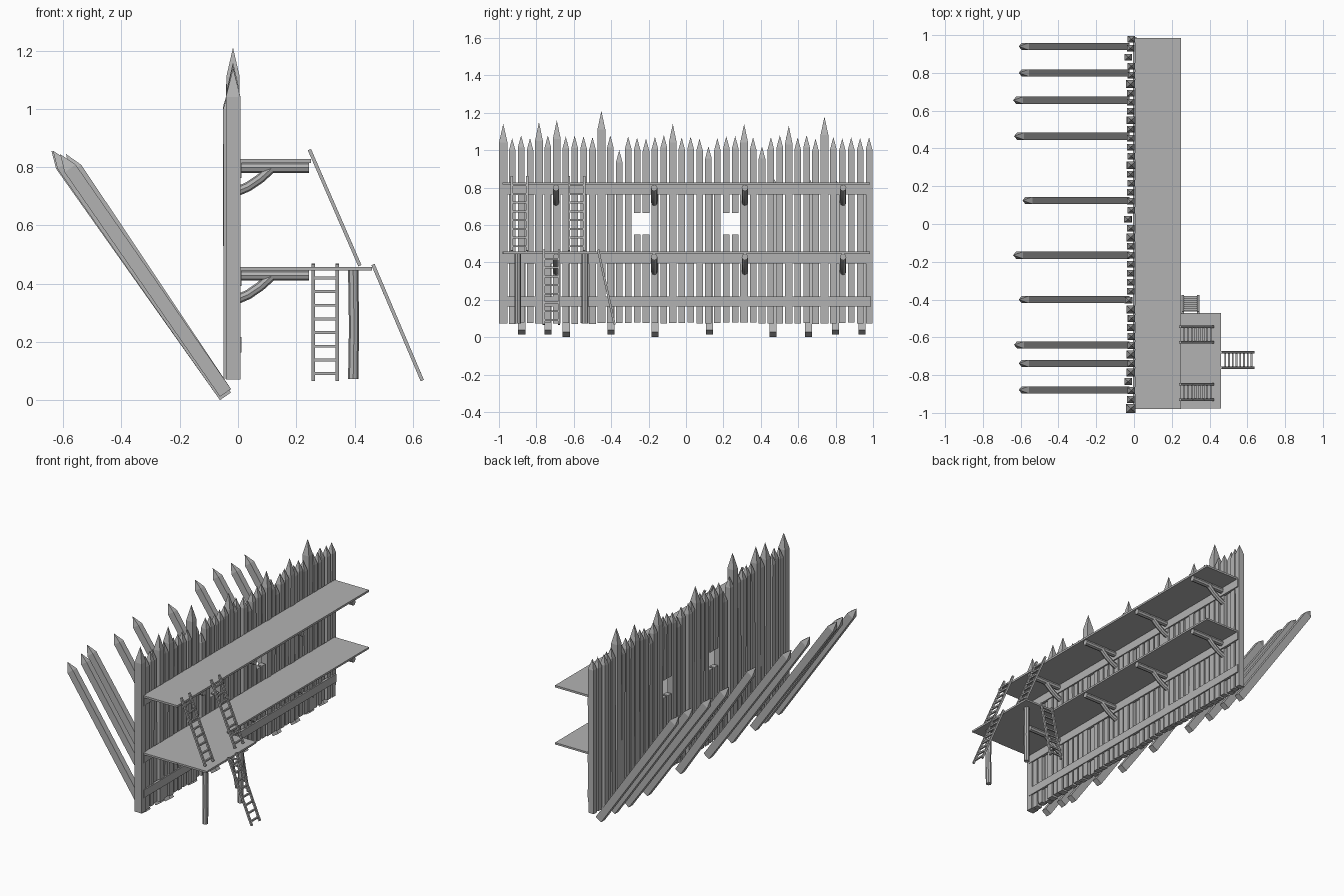
import bpy, bmesh, random
from mathutils import Vector

random.seed(4)
cube = bpy.data.objects.get("Cube")
if cube:
    bpy.data.objects.remove(cube, do_unlink=True)

wood = bpy.data.materials.new("grey_wood")
wood.use_nodes = True
GREY = (0.45, 0.45, 0.45, 1)
wood.diffuse_color = GREY
wood.node_tree.nodes["Principled BSDF"].inputs["Base Color"].default_value = GREY


def finish(name, bm):
    """Turn a bmesh into a named, coloured object."""
    bmesh.ops.recalc_face_normals(bm, faces=bm.faces)
    mesh = bpy.data.meshes.new(name)
    bm.to_mesh(mesh)
    bm.free()
    mesh.materials.append(wood)
    obj = bpy.data.objects.new(name, mesh)
    bpy.context.collection.objects.link(obj)
    return obj


def beam(bm, a, b, side, half_side, half_depth, tip=0):
    """Square beam from a to b; a positive tip sharpens the end at b."""
    a, b, side = Vector(a), Vector(b), Vector(side)
    axis = (b - a).normalized()
    depth = axis.cross(side).normalized()

    def ring(c):
        return [bm.verts.new(c + side * half_side * s + depth * half_depth * t)
                for s, t in ((-1, -1), (1, -1), (1, 1), (-1, 1))]

    low, high = ring(a), ring(b - axis * tip)
    bm.faces.new(low)
    point = bm.verts.new(b) if tip else None
    for i in range(4):
        j = (i + 1) % 4
        bm.faces.new((low[i], low[j], high[j], high[i]))
        if tip:
            bm.faces.new((high[i], high[j], point))
    if not tip:
        bm.faces.new(high)


def box(name, x, y, z):
    bm = bmesh.new()
    mx, my = sum(x) / 2, sum(y) / 2
    beam(bm, (mx, my, z[0]), (mx, my, z[1]), (0, 1, 0),
         (y[1] - y[0]) / 2, (x[1] - x[0]) / 2)
    return finish(name, bm)


def pole(name, points, radius):
    """Round log following a path."""
    curve = bpy.data.curves.new(name, "CURVE")
    curve.dimensions = "3D"
    curve.bevel_depth = radius
    curve.bevel_resolution = 2
    curve.use_fill_caps = True
    spline = curve.splines.new("POLY")
    spline.points.add(len(points) - 1)
    for p, co in zip(spline.points, points):
        p.co = (*co, 1)
    curve.materials.append(wood)
    obj = bpy.data.objects.new(name, curve)
    bpy.context.collection.objects.link(obj)
    bpy.ops.object.select_all(action="DESELECT")
    obj.select_set(True)
    bpy.context.view_layer.objects.active = obj
    bpy.ops.object.convert(target="MESH")
    bpy.ops.object.shade_smooth_by_angle()


def ladder(name, foot, top, side, half_width, rungs):
    foot, top, side = Vector(foot), Vector(top), Vector(side)
    bm = bmesh.new()
    for s in (-1, 1):
        off = side * half_width * s
        beam(bm, foot + off, top + off, side, 0.006, 0.006)
    for i in range(rungs):
        c = foot.lerp(top, 0.06 + 0.82 * i / (rungs - 1))
        beam(bm, c - side * half_width, c + side * half_width,
             (0, 0, 1), 0.005, 0.005)
    finish(name, bm)


# Palisade wall: sharpened posts, with two loopholes
tall = {0: 1.14, 4: 1.15, 6: 1.16, 11: 1.21, 19: 1.14,
        27: 1.14, 32: 1.13, 36: 1.18}
short = {13: 1.0, 23: 1.02, 29: 1.02}
set_back = (3, 12, 21, 39)
loophole = (15, 16, 25, 26)
bm = bmesh.new()
for i in range(42):
    y = -0.977 + 0.0477 * i
    top = tall.get(i, short.get(i, 1.07 + random.uniform(-0.01, 0.01)))
    half = 0.021 if i in tall else 0.0175
    x = -0.03 if i in set_back else -0.016
    if i == 0:
        half = 0.023
    bottom = 0.075 + random.uniform(-0.004, 0.004)
    tip = 0.1 if i in tall else 0.065
    lean = random.uniform(-0.003, 0.003)
    if i in loophole:
        beam(bm, (x, y, bottom), (x, y, 0.55), (0, 1, 0), half, half)
        bottom = 0.665
    beam(bm, (x, y, bottom), (x + lean, y, top), (0, 1, 0), half,
         half + 0.002, tip)
finish("palisade_posts", bm)

# Leaning spikes outside the wall
bm = bmesh.new()
spikes = ((0.94, 0.61), (0.8, 0.61), (0.655, 0.64), (0.465, 0.635),
          (0.125, 0.59), (-0.165, 0.64), (-0.4, 0.61), (-0.64, 0.635),
          (-0.738, 0.61), (-0.878, 0.61))
for y, reach in spikes:
    lift = 0 if reach > 0.62 else 0.012
    beam(bm, (-0.043, y, 0.014 + lift), (-reach, y, 0.857 - lift),
         (0, 1, 0), 0.019, 0.023, 0.06)
finish("leaning_spikes", bm)

# Horizontal rails tying the posts together
for name, z in (("bottom_rail", 0.165), ("middle_rail", 0.393), ("top_rail", 0.763)):
    box(name, (-0.004, 0.012), (-0.98, 0.99), (z, z + 0.052))

# Walkways and the wider landing
box("upper_walkway", (0.004, 0.25), (-0.98, 0.985), (0.815, 0.828))
box("lower_walkway", (0.004, 0.25), (-0.98, 0.985), (0.445, 0.457))
box("landing", (0.25, 0.46), (-0.978, -0.47), (0.445, 0.457))

# Joists and curved braces under the walkways
for level, z in (("lower", 0.428), ("upper", 0.798)):
    for n, y in enumerate((-0.695, -0.17, 0.315, 0.84)):
        pole(f"{level}_joist_{n}", [(0, y, z), (0.243, y, z)], 0.0175)
        pole(f"{level}_brace_{n}",
             [(0, y, z - 0.08), (0.035, y, z - 0.065), (0.075, y, z - 0.038),
              (0.115, y, z - 0.002)], 0.0165)

# Landing supports
for n, y in enumerate((-0.9, -0.54)):
    pole(f"landing_support_{n}",
         [(0.395, y, 0.073), (0.398, y, 0.25), (0.395, y, 0.447)], 0.0175)

# Ladders
for n, y in enumerate((-0.89, -0.585)):
    ladder(f"upper_ladder_{n}", (0.418, y, 0.462), (0.245, y, 0.86),
           (0, 1, 0), 0.041, 8)
ladder("landing_ladder", (0.632, -0.72, 0.068), (0.463, -0.72, 0.466),
       (0, 1, 0), 0.041, 8)
ladder("side_ladder", (0.299, -0.382, 0.068), (0.299, -0.47, 0.468),
       (1, 0, 0), 0.041, 8)
